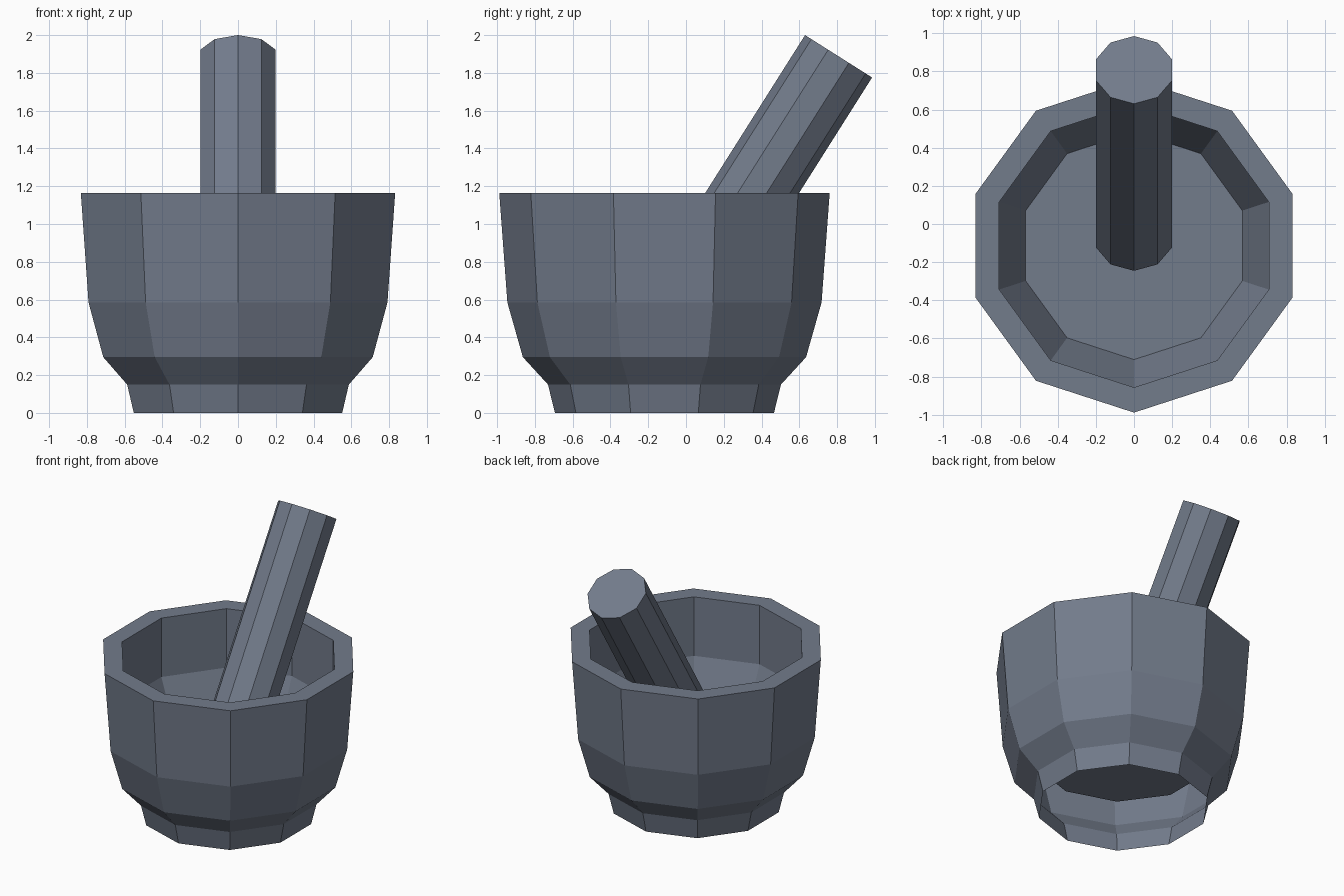
import bpy
import math

if "Cube" in bpy.data.objects:
    bpy.data.objects.remove(bpy.data.objects["Cube"])

SIDES = 10

slate = bpy.data.materials.new("slate")
slate.diffuse_color = (0.17, 0.20, 0.26, 1.0)
slate.use_nodes = True
slate.node_tree.nodes["Principled BSDF"].inputs["Base Color"].default_value = slate.diffuse_color


def lathe(name, profile, cap_start, location, tilt=0.0):
    """Ten-sided flat-faced turning of (radius, height) points, last ring closed."""
    verts, faces = [], []
    for r, z in profile:
        for k in range(SIDES):
            a = -math.pi / 2 + 2 * math.pi * k / SIDES
            verts.append((r * math.cos(a), r * math.sin(a), z))
    for i in range(len(profile) - 1):
        for k in range(SIDES):
            n = (k + 1) % SIDES
            a, b = i * SIDES, (i + 1) * SIDES
            faces.append((a + k, a + n, b + n, b + k))
    last = (len(profile) - 1) * SIDES
    faces.append(tuple(range(last, last + SIDES)))
    if cap_start:
        faces.append(tuple(reversed(range(SIDES))))
    mesh = bpy.data.meshes.new(name)
    mesh.from_pydata(verts, [], faces)
    mesh.materials.append(slate)
    obj = bpy.data.objects.new(name, mesh)
    obj.location = location
    obj.rotation_euler = (tilt, 0, 0)
    bpy.context.collection.objects.link(obj)
    return obj


# Mortar bowl: foot, belly, rim, inner wall and floor; hollow underneath
lathe("mortar_bowl", [
    (0.58, 0.0), (0.617, 0.15), (0.75, 0.295), (0.832, 0.585), (0.875, 1.165),
    (0.743, 1.165), (0.743, 0.73), (0.597, 0.39),
], False, (0, -0.114, 0))

# Pestle: straight rod leaning back, its lower edge resting on the floor
base = (0.0, -0.068, 0.503)
top = (0.0, 0.808, 1.888)
dy, dz = top[1] - base[1], top[2] - base[2]
lathe("pestle", [(0.21, 0.0), (0.21, math.hypot(dy, dz))], True,
      base, -math.atan2(dy, dz))
